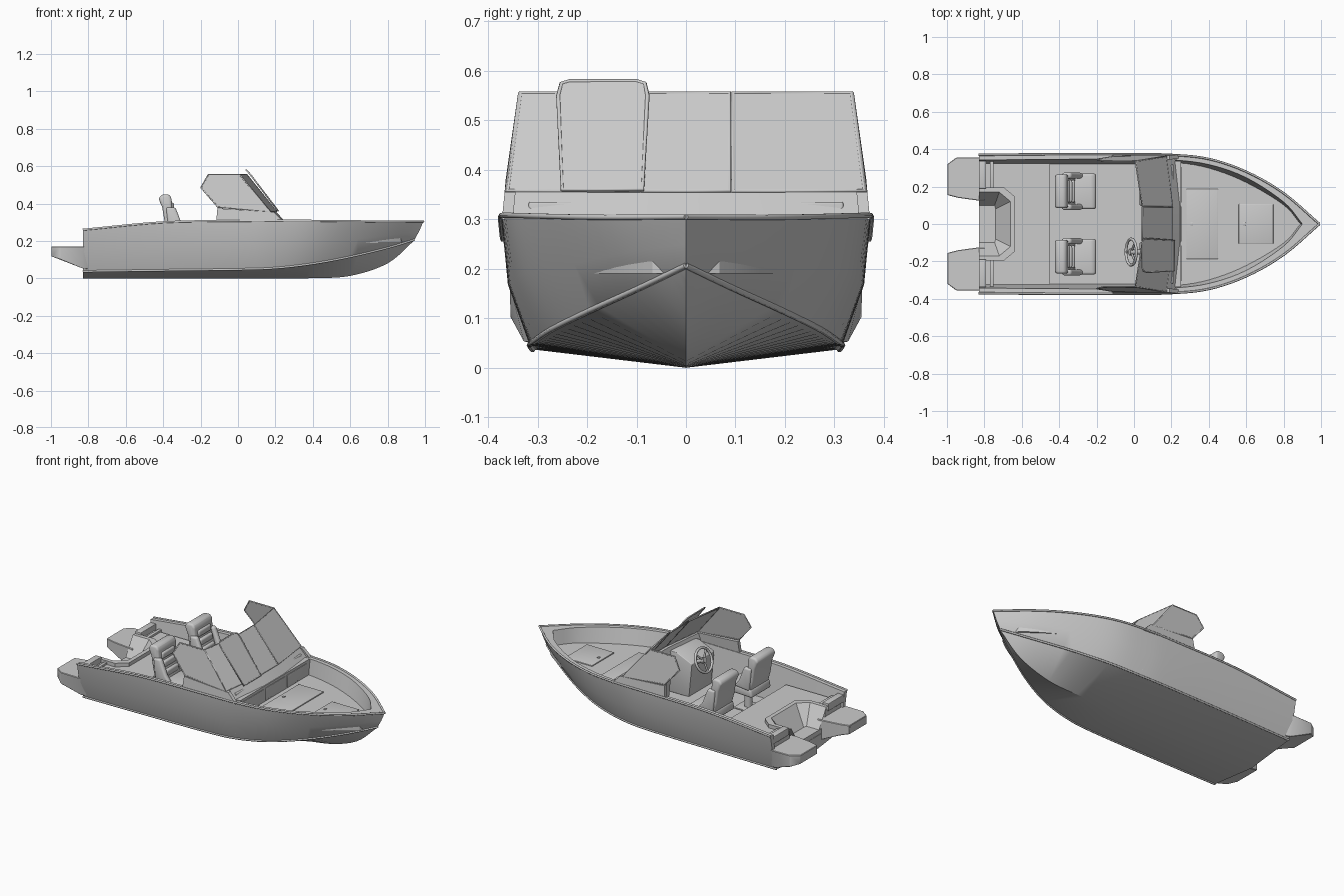
import bpy, bmesh, math
from mathutils import Vector as V

if "Cube" in bpy.data.objects:
    bpy.data.objects.remove(bpy.data.objects["Cube"])


def finish(name, bm, bevel=0, seg=3, angle=30):
    bmesh.ops.remove_doubles(bm, verts=bm.verts, dist=1e-4)
    bmesh.ops.recalc_face_normals(bm, faces=bm.faces)
    if bevel:
        edges = [e for e in bm.edges if e.is_manifold and e.calc_face_angle(0) > 0.5]
        bmesh.ops.bevel(bm, geom=edges, offset=bevel, segments=seg, profile=0.5, affect='EDGES', clamp_overlap=True)
    me = bpy.data.meshes.new(name)
    bm.to_mesh(me)
    bm.free()
    ob = bpy.data.objects.new(name, me)
    bpy.context.collection.objects.link(ob)
    bpy.ops.object.select_all(action='DESELECT')
    ob.select_set(True)
    bpy.context.view_layer.objects.active = ob
    bpy.ops.object.shade_smooth_by_angle(angle=math.radians(angle))
    return ob


def loft(name, rings, bevel=0, seg=3):
    """Closed rings joined in order, capped at both ends."""
    bm = bmesh.new()
    vs = [[bm.verts.new(p) for p in r] for r in rings]
    n = len(vs[0])
    for a, b in zip(vs, vs[1:]):
        for i in range(n):
            bm.faces.new((a[i], a[(i + 1) % n], b[(i + 1) % n], b[i]))
    bm.faces.new(vs[0])
    bm.faces.new(vs[-1])
    return finish(name, bm, bevel, seg)


def plan(name, pts, z0, z1, bevel=0):
    return loft(name, [[(x, y, z) for x, y in pts] for z in (z0, z1)], bevel)


def side(name, pts, y0, y1, bevel=0, seg=3):
    return loft(name, [[(x, y, z) for x, z in pts] for y in (y0, y1)], bevel, seg)


def box(name, x0, x1, y0, y1, z0, z1, bevel=0):
    return plan(name, [(x0, y0), (x1, y0), (x1, y1), (x0, y1)], z0, z1, bevel)


def tube(name, pts, r, cyclic=False):
    cu = bpy.data.curves.new(name, 'CURVE')
    cu.dimensions = '3D'
    cu.bevel_depth, cu.bevel_resolution = r, 1
    cu.use_fill_caps = True
    sp = cu.splines.new('POLY')
    sp.points.add(len(pts) - 1)
    for p, q in zip(sp.points, pts):
        p.co = (*q, 1)
    sp.use_cyclic_u = cyclic
    ob = bpy.data.objects.new(name, cu)
    bpy.context.collection.objects.link(ob)
    return ob


def smooth_line(pts, n=5):
    p = [V(q) for q in pts]
    p = [2 * p[0] - p[1]] + p + [2 * p[-1] - p[-2]]
    out = []
    for a, b, c, d in zip(p, p[1:], p[2:], p[3:]):
        for k in range(n):
            t = k / n
            out.append(0.5 * (2 * b + (c - a) * t + (2 * a - 5 * b + 4 * c - d) * t * t + (3 * b - a - 3 * c + d) * t ** 3))
    return out + [p[-2]]


def flip(pts, s):
    return [(p[0], p[1] * s, p[2]) for p in pts]


# Hull lines, stern to stem
X = [-.83, -.4, 0, .2, .4, .6, .8]


def line(ys, zs, tip):
    return smooth_line(list(zip(X, ys, zs)) + [tip])


keel = line([0] * 7, [0, 0, 0, 0, .001, .013, .08], (.94, 0, .2))
chine = line([.31, .315, .315, .305, .27, .195, .09], [.037, .043, .048, .055, .078, .115, .163], (.943, 0, .206))
mid = line([.347, .356, .36, .352, .325, .245, .135], [.14, .16, .17, .175, .19, .205, .23], (.968, 0, .25))
gun = line([.37, .374, .373, .37, .348, .28, .165], [.26, .3, .307, .308, .308, .306, .304], (.992, 0, .305))
inner = line([.342, .346, .346, .343, .318, .248, .118], [.26, .3, .307, .308, .308, .306, .304], (.9, 0, .304))
liner = line([.318, .32, .32, .315, .29, .215, .1], [.09, .09, .09, .09, .17, .19, .205], (.89, 0, .215))
floor = [V((p.x, 0, p.z)) for p in liner]

# Hull with gunwale, inner walls and floor
bm = bmesh.new()
for s in (1, -1):
    rows = [[bm.verts.new(p) for p in flip(l, s)] for l in (keel, chine, mid, gun, inner, liner, floor)]
    for a, b in zip(rows, rows[1:]):
        for i in range(len(a) - 1):
            bm.faces.new((a[i], a[i + 1], b[i + 1], b[i]))
    bm.faces.new([r[0] for r in rows])
finish("hull", bm)
for s in (1, -1):
    tube("rub_rail", flip(gun, s), .006)
    tube("chine_rail", flip(chine, s), .006)

# Bow deck with hatches
half = [(p.x, p.y - .015) for p in mid if .23 <= p.x < .88]
plan("bow_deck", half + [(.895, 0)] + [(x, -y) for x, y in reversed(half)], .19, .215)
for x0, x1, w in ((.28, .45, .187), (.56, .745, .107)):
    box("bow_hatch", x0, x1, -w, w, .21, .221, .003)
    box("hatch_latch", x0 + .022, x0 + .036, -.008, .008, .22, .225, .002)

# Bulkhead between bow and cockpit
box("bulkhead", .2, .25, -.336, .336, .17, .31)
box("lower_bulkhead", .2, .25, -.3, .3, .08, .18)
for y in (-.21, 0, .21):
    box("bulkhead_panel", .25, .254, y - .095, y + .095, .222, .295, .002)

# Stern deck with an outboard well
deck = [(-.45, .324), (-.82, .324), (-.82, .17), (-.72, .17), (-.66, .12)]
plan("stern_deck", deck + [(x, -y) for x, y in reversed(deck)], .085, .21)


def well_ring(grow, z):
    pts = [(-.83, .17 + grow), (-.72 + grow, .17 + grow), (-.66 + grow, .12 + grow)]
    return [(x, y, z) for x, y in pts + [(x, -y) for x, y in reversed(pts)]]


bm = bmesh.new()
low = [(-.83, .1), (-.745, .1), (-.74, .08)]
low = [(x, y, .12) for x, y in low + [(x, -y) for x, y in reversed(low)]]
rings = [[bm.verts.new(p) for p in r] for r in (well_ring(.025, .205), well_ring(.025, .232), well_ring(0, .232), low)]
for a, b in zip(rings, rings[1:]):
    for i in range(5):
        bm.faces.new((a[i], a[i + 1], b[i + 1], b[i]))
bm.faces.new(rings[-1])
finish("outboard_well", bm)
box("well_base", -.828, -.73, -.17, .17, .08, .119)

# Stern corners and swim platforms
for s in (1, -1):
    box("stern_ledge", -.83, -.79, s * .19, s * .338, .2, .245, .003)
    box("stern_ledge_front", -.77, -.75, s * .19, s * .335, .2, .222, .002)
    out = [(-.8, .345), (-.83, .357), (-.95, .355), (-.998, .32), (-.998, .155), (-.94, .14), (-.83, .125), (-.8, .125)]
    loft("swim_platform", [[(x, s * y, .17) for x, y in out],
                           [(x, s * (y - (.03 if y > .3 and x > -.9 else 0)), .05 if x > -.9 else .1 if x > -.96 else .118)
                            for x, y in out]], .003, 1)

# Helm and passenger consoles
for s in (1, -1):
    side("console", [(.21, .085), (.21, .335), (.13, .335), (.03, .29), (.05, .085)], s * .1, s * .318, .004)
    # Coaming below the side windows
    loft("side_coaming", [[(x, s * (y - (z - .3) * .1), z) for x, z in ((-.117, .3), (-.11, .375), (-.08, .372), (.19, .355), (.245, .3))]
                          for y in (.372, .35)])

# Coaming below the windscreen
loft("front_coaming", [[(.25 - d, y, .305), (.205 - d, y, .355), (.185 - d, y, .355), (.17 - d, y, .305)]
                       for y, d in ((-.365, .03), (-.09, 0), (.09, 0), (.365, .03))])


# Windscreen panes with frames
def pane(name, pts, r=.0045):
    p = [V(q) for q in pts]
    n = (p[1] - p[0]).cross(p[2] - p[0]).normalized() * .002
    loft(name, [[q - n for q in p], [q + n for q in p]])
    tube(name + "_frame", p, r, True)


pane("centre_pane", [(.205, -.088, .357), (.205, .088, .357), (.045, .088, .555), (.045, -.088, .555)])
for s in (1, -1):
    pane("front_pane", flip([(.205, .095, .357), (.172, .36, .357), (.008, .334, .555), (.045, .095, .555)], s))
    pane("side_pane", flip([(.172, .362, .357), (.008, .335, .555), (-.158, .335, .555), (-.198, .345, .485), (-.107, .36, .38)], s))
# Folded pane resting on the helm side
pane("folded_pane", [(.215, -.25, .36), (.215, -.088, .36), (.07, -.078, .55), (.05, -.083, .574), (.045, -.1, .579),
                     (.045, -.235, .579), (.05, -.252, .574), (.07, -.258, .55)])

# Steering wheel
c, u = V((-.015, -.15, .31)), V((.4, 0, .917))
w = V((0, 1, 0))
ring = [c + .07 * (math.cos(a) * w + math.sin(a) * u) for a in (i * math.tau / 32 for i in range(32))]
tube("wheel_rim", ring, .008, True)
for i in (4, 12, 24):
    tube("wheel_spoke", [c, ring[i]], .006)
tube("wheel_hub", [c + V((-.01, 0, .004)), c + V((.012, 0, -.005))], .018)
tube("steering_column", [c, c + V((.09, 0, -.04))], .013)

# Seats
for y in (.175, -.175):
    side("seat_cushion", [(-.39, .2), (-.21, .205), (-.2, .245), (-.22, .26), (-.38, .25)], y - .095, y + .095, .018)
    side("seat_back", [(-.37, .22), (-.31, .24), (-.33, .3), (-.352, .37), (-.355, .43), (-.37, .45), (-.41, .447),
                       (-.425, .425), (-.405, .38), (-.392, .3)], y - .09, y + .09, .014)
    for z, x in ((.285, -.327), (.335, -.342), (.385, -.354)):
        box("back_pad", x - .02, x + .012, y - .06, y + .06, z - .02, z + .02, .011)
    for s in (1, -1):
        side("seat_bolster", [(-.37, .24), (-.27, .25), (-.3, .29), (-.335, .38), (-.385, .38)],
             y + s * .068, y + s * .1, .012)
    tube("seat_pedestal", [(-.3, y, .09), (-.3, y, .21)], .025)
    box("pedestal_base", -.36, -.24, y - .06, y + .06, .089, .098, .004)
